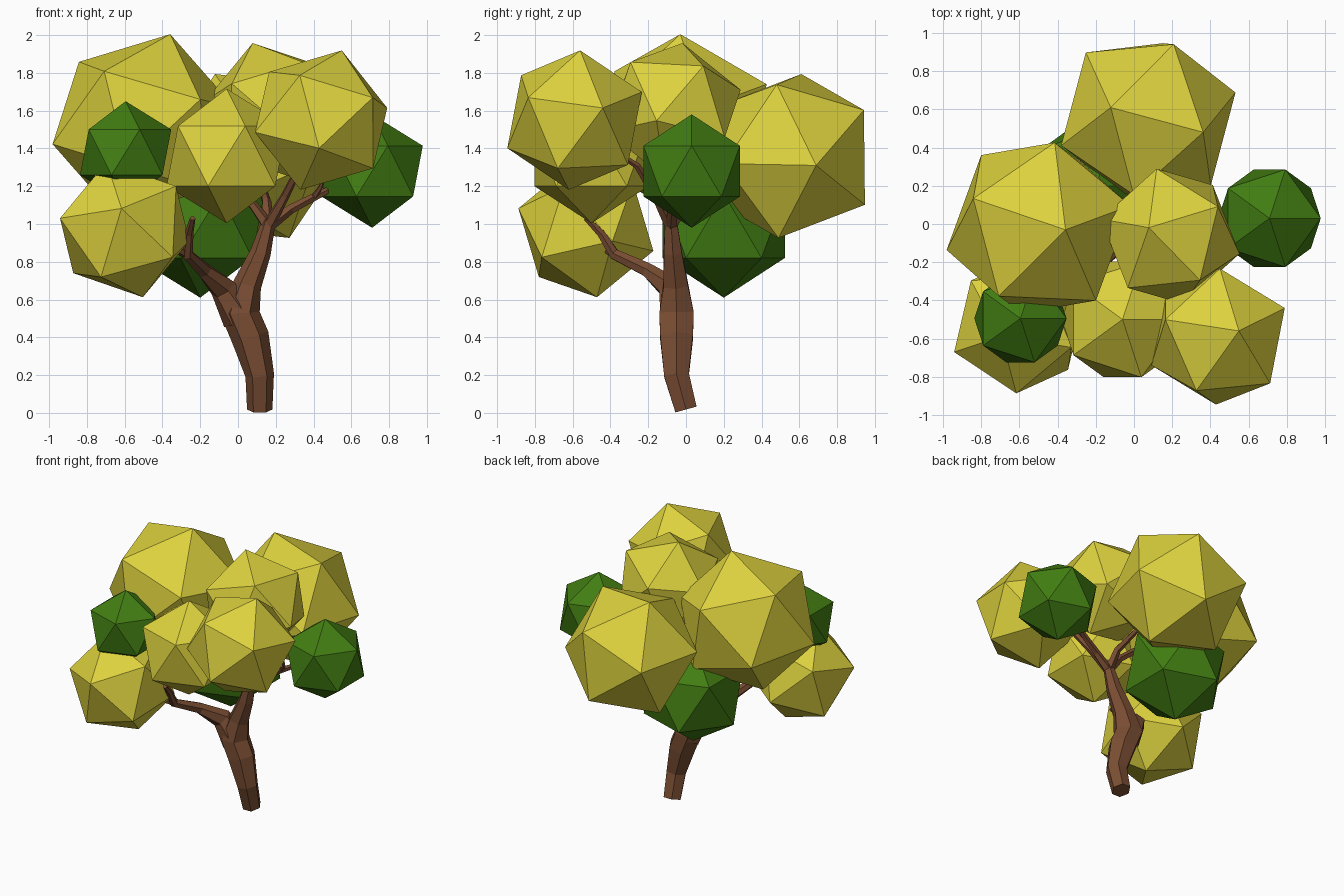
import bpy
import bmesh
from mathutils import Vector, Matrix

cube = bpy.data.objects.get("Cube")
if cube:
    bpy.data.objects.remove(cube, do_unlink=True)


def material(name, rgb):
    mat = bpy.data.materials.new(name)
    mat.use_nodes = True
    mat.diffuse_color = (*rgb, 1)
    mat.node_tree.nodes["Principled BSDF"].inputs["Base Color"].default_value = (*rgb, 1)
    return mat


YELLOW = material("yellow_leaves", (0.72, 0.64, 0.048))
GREEN = material("green_leaves", (0.054, 0.205, 0.006))
BARK = material("brown_bark", (0.195, 0.075, 0.033))


def finish(name, bm, mat):
    mesh = bpy.data.meshes.new(name)
    bmesh.ops.recalc_face_normals(bm, faces=bm.faces)
    bm.to_mesh(mesh)
    bm.free()
    mesh.materials.append(mat)
    obj = bpy.data.objects.new(name, mesh)
    bpy.context.collection.objects.link(obj)
    return obj


def foliage(name, mat, center, radius, corner=None, neighbour=None):
    """Twenty-sided leaf clump, turned so two adjoining corners point at the given spots."""
    center = Vector(center)
    turn = Matrix.Identity(3)
    if corner:
        z = (Vector(corner) - center).normalized()
        x = Vector(neighbour) - center
        x = (x - z * x.dot(z)).normalized()
        turn = Matrix((x, z.cross(x), z)).transposed()
    bm = bmesh.new()
    bmesh.ops.create_icosphere(bm, subdivisions=1, radius=radius,
                               matrix=Matrix.Translation(center) @ turn.to_4x4())
    return finish(name, bm, mat)


def limb(name, path, sides=6):
    """Tapered faceted tube; each path entry is x, y, z, radius."""
    points = [Vector(p[:3]) for p in path]
    bm = bmesh.new()
    rings = []
    for i, p in enumerate(points):
        along = (points[min(i + 1, len(points) - 1)] - points[max(i - 1, 0)]).normalized()
        x = Vector((1, 0, 0)) - along * along.x
        if x.length < 0.3:
            x = Vector((0, 0, 1)) - along * along.z
        x.normalize()
        y = along.cross(x)
        circle = [Matrix.Rotation(6.28319 * k / sides, 3, along) @ x for k in range(sides)]
        rings.append([bm.verts.new(p + d * path[i][3]) for d in circle])
    for low, high in zip(rings, rings[1:]):
        for k in range(sides):
            n = (k + 1) % sides
            bm.faces.new((low[k], low[n], high[n], high[k]))
    bm.faces.new(rings[0][::-1])
    bm.faces.new(rings[-1])
    return finish(name, bm, BARK)


# Trunk and its two main limbs
limb("trunk", [(.115, 0, .018, .067), (.115, -.05, .2, .076), (.065, -.05, .4, .1),
               (.01, -.05, .53, .105), (.05, -.055, .68, .075),
               (.12, -.07, .85, .055), (.165, -.08, 1.02, .036)])
limb("left_limb", [(.01, -.05, .5, .095), (-.08, -.08, .66, .07), (-.18, -.2, .755, .042),
                   (-.27, -.38, .84, .032), (-.26, -.45, .95, .024), (-.24, -.53, 1.03, .015)])

# Thin branches reaching into the leaves
FORK = (.16, -.08, .99, .034)
limb("lower_left_twig", [(-.26, -.36, .83, .026), (-.33, -.43, .87, .02), (-.42, -.48, .91, .014)], 5)
limb("right_branch", [FORK, (.28, -.07, 1.08, .026), (.4, -.04, 1.14, .022), (.52, 0, 1.2, .016)], 5)
limb("right_twig", [(.4, -.04, 1.14, .018), (.44, -.08, 1.2, .012), (.45, -.1, 1.24, .01)], 5)
limb("front_branch", [FORK, (.25, -.16, 1.15, .024), (.33, -.26, 1.31, .018), (.36, -.34, 1.36, .014)], 5)
limb("back_branch", [FORK, (.15, 0, 1.12, .026), (.12, .2, 1.22, .018)], 5)
limb("upper_left_branch", [FORK, (.08, -.06, 1.1, .026), (-.08, -.04, 1.23, .022), (-.25, -.02, 1.36, .016)], 5)

# Turned yellow clumps
foliage("yellow_upper_left", YELLOW, (-.5, -.02, 1.52), .505, (-.36, -.03, 2.0), (-.83, .13, 1.87))
foliage("yellow_lower_left", YELLOW, (-.6, -.53, .97), .375, (-.94, -.67, 1.03), (-.61, -.88, 1.08))
foliage("yellow_front_right", YELLOW, (.44, -.59, 1.55), .386, (.55, -.56, 1.92), (.79, -.44, 1.61))
foliage("yellow_back", YELLOW, (.075, .55, 1.36), .48, (-.12, .61, 1.79), (.365, .48, 1.73))
foliage("yellow_middle", YELLOW, (.19, -.065, 1.6), .378, (.08, -.02, 1.95), (.44, .09, 1.83))

# Upright clumps
foliage("yellow_front", YELLOW, (-.06, -.5, 1.36), .356)
foliage("green_right", GREEN, (.71, .03, 1.28), .3)
foliage("green_left", GREEN, (-.595, -.495, 1.38), .27)
foliage("green_lower_back", GREEN, (-.2, .2, .99), .38)
